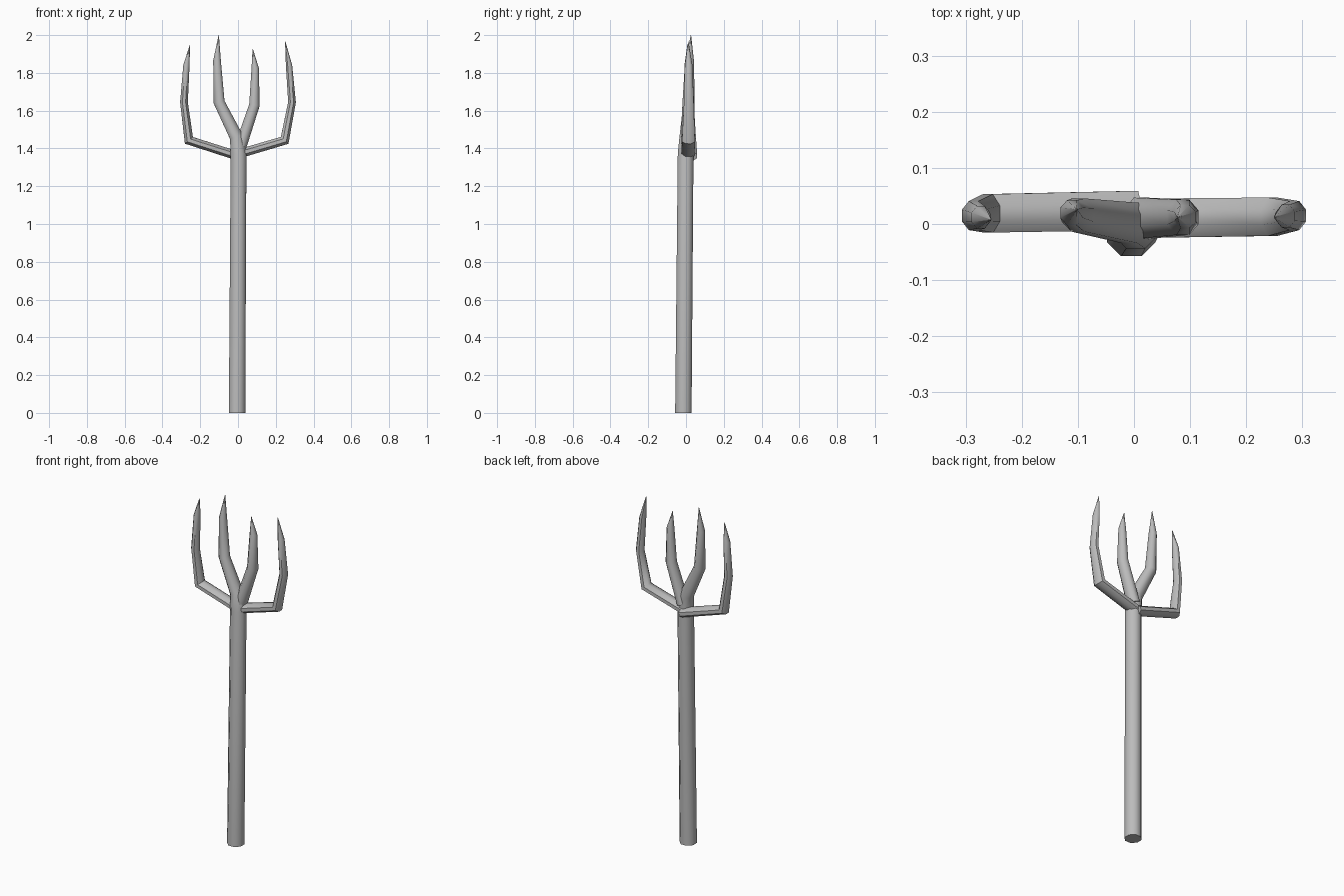
import bpy, bmesh
from math import cos, sin, pi, radians
from mathutils import Vector

cube = bpy.data.objects.get("Cube")
if cube:
    bpy.data.objects.remove(cube, do_unlink=True)

grey = bpy.data.materials.new("plain grey")
grey.use_nodes = True
colour = (0.5, 0.5, 0.5, 1)
grey.diffuse_color = colour
grey.node_tree.nodes["Principled BSDF"].inputs["Base Color"].default_value = colour

SIDES = 8


def tube(name, path):
    """Sweep an oval along stations of (x, y, z, in-plane radius, depth radius)."""
    bm = bmesh.new()
    pts = [Vector(p[:3]) for p in path]
    rings = []
    for i, (p, station) in enumerate(zip(pts, path)):
        dirs = [(b - a).normalized() for a, b in zip(pts[max(i - 1, 0):i + 1], pts[max(i - 1, 0) + 1:i + 2])]
        tangent = sum(dirs, Vector()).normalized()
        side = Vector((0, 1, 0)).cross(tangent).normalized()
        depth = tangent.cross(side)
        mitre = 1 / max(tangent.dot(dirs[0]), 0.7)
        ring = []
        for k in range(SIDES):
            a = 2 * pi * (k + 0.5) / SIDES
            ring.append(bm.verts.new(p + side * cos(a) * station[3] * mitre + depth * sin(a) * station[4]))
        rings.append(ring)
    for low, high in zip(rings, rings[1:]):
        for k in range(SIDES):
            n = (k + 1) % SIDES
            bm.faces.new((low[k], low[n], high[n], high[k]))
    bm.faces.new(rings[0])
    bm.faces.new(rings[-1])
    bmesh.ops.recalc_face_normals(bm, faces=bm.faces)
    mesh = bpy.data.meshes.new(name)
    bm.to_mesh(mesh)
    bm.free()
    mesh.materials.append(grey)
    obj = bpy.data.objects.new(name, mesh)
    bpy.context.collection.objects.link(obj)
    bpy.ops.object.select_all(action='DESELECT')
    obj.select_set(True)
    bpy.context.view_layer.objects.active = obj
    bpy.ops.object.shade_smooth_by_angle(angle=radians(50))


# Handle, leaning slightly and running on into the right inner tine
tube("handle_and_right_inner_tine", [
    (-0.005, -0.014, 0, 0.047, 0.047),
    (0.003, -0.002, 1.37, 0.045, 0.045),
    (-0.008, 0.002, 1.46, 0.038, 0.039),
    (-0.1, 0.016, 1.645, 0.031, 0.032),
    (-0.111, 0.02, 1.865, 0.022, 0.024),
    (-0.102, 0.026, 2.0, 0.001, 0.001)])

# Left inner tine
tube("left_inner_tine", [
    (0.012, 0.01, 1.405, 0.034, 0.04),
    (0.087, 0.012, 1.63, 0.03, 0.034),
    (0.091, 0.013, 1.825, 0.021, 0.022),
    (0.078, 0.012, 1.927, 0.001, 0.001)])

# Outer tines: a rising arm, an elbow and an upright prong
tube("right_outer_tine", [
    (0.005, 0.024, 1.358, 0.026, 0.038),
    (-0.26, 0.019, 1.443, 0.025, 0.037),
    (-0.286, 0.015, 1.645, 0.022, 0.028),
    (-0.273, 0.012, 1.84, 0.018, 0.022),
    (-0.255, 0.008, 1.947, 0.001, 0.001)])
tube("left_outer_tine", [
    (0, 0.01, 1.37, 0.026, 0.038),
    (0.247, 0.013, 1.443, 0.025, 0.037),
    (0.286, 0.015, 1.645, 0.022, 0.028),
    (0.27, 0.014, 1.84, 0.018, 0.022),
    (0.25, 0.012, 1.966, 0.001, 0.001)])
